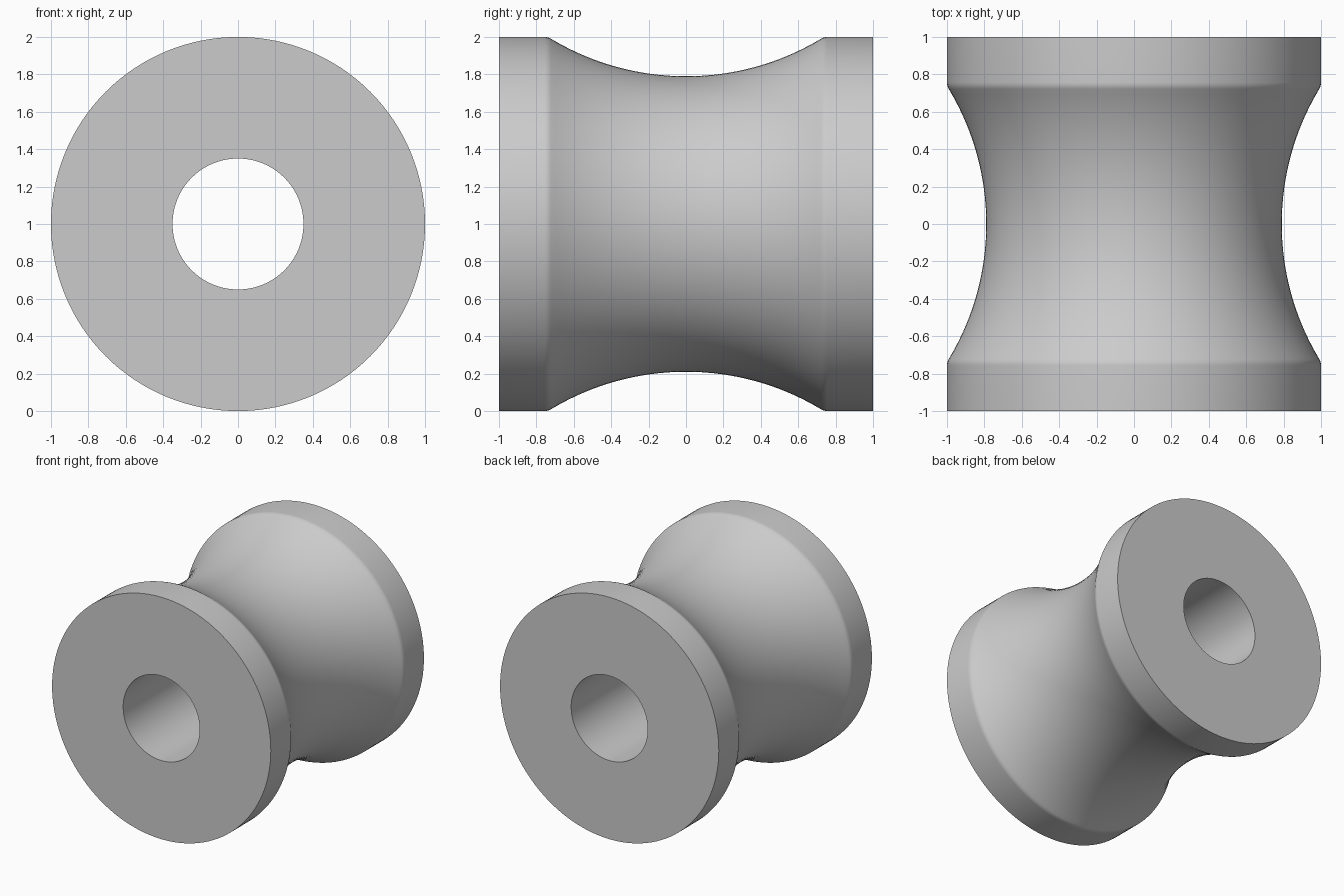
import bpy
import bmesh
from math import sin, cos, asin, sqrt, radians, pi
from mathutils import Matrix, Vector

default = bpy.data.objects.get("Cube")
if default:
    bpy.data.objects.remove(default, do_unlink=True)

# Dimensions
RIM, HALF, BORE, WAIST = 1.0, 1.0, 0.35, 0.79
GROOVE, FILLET = 1.40, 0.07
SEGMENTS = 128

# Groove arc blended tangentially into each rim by a small fillet
centre_r = WAIST + GROOVE
fillet_r = RIM - FILLET
fillet_y = sqrt((GROOVE + FILLET) ** 2 - (centre_r - fillet_r) ** 2)
sweep = asin(fillet_y / (GROOVE + FILLET))


def arc(y, r, radius, start, end, steps):
    """Points (axis position, radius) along an arc; angle 0 points outward."""
    angles = [start + (end - start) * i / steps for i in range(steps + 1)]
    return [(y + radius * sin(a), r + radius * cos(a)) for a in angles]


half = arc(0, centre_r, GROOVE, pi, pi - sweep, 24)
half += arc(fillet_y, fillet_r, FILLET, -sweep, 0, 6)[1:]
half += [(HALF, RIM), (HALF, BORE)]
profile = [(-y, r) for y, r in reversed(half[1:])] + half

# Revolve the closed profile around the y axis
bm = bmesh.new()
rings = []
for s in range(SEGMENTS):
    turn = Matrix.Rotation(2 * pi * s / SEGMENTS, 3, 'Y')
    rings.append([bm.verts.new(turn @ Vector((0, y, r)) + Vector((0, 0, RIM)))
                  for y, r in profile])
for s, ring in enumerate(rings):
    after = rings[(s + 1) % SEGMENTS]
    for i in range(len(profile)):
        j = (i + 1) % len(profile)
        bm.faces.new((ring[i], ring[j], after[j], after[i]))
bmesh.ops.recalc_face_normals(bm, faces=bm.faces)

mesh = bpy.data.meshes.new("grooved_roller")
bm.to_mesh(mesh)
bm.free()
roller = bpy.data.objects.new("grooved_roller", mesh)
bpy.context.collection.objects.link(roller)

# Plain grey material
grey = bpy.data.materials.new("light grey")
grey.use_nodes = True
colour = (0.6, 0.6, 0.6, 1)
grey.diffuse_color = colour
grey.node_tree.nodes["Principled BSDF"].inputs["Base Color"].default_value = colour
mesh.materials.append(grey)

# Smooth curved walls, crisp rim and bore edges
bpy.ops.object.select_all(action='DESELECT')
roller.select_set(True)
bpy.context.view_layer.objects.active = roller
bpy.ops.object.shade_smooth_by_angle(angle=radians(30))
